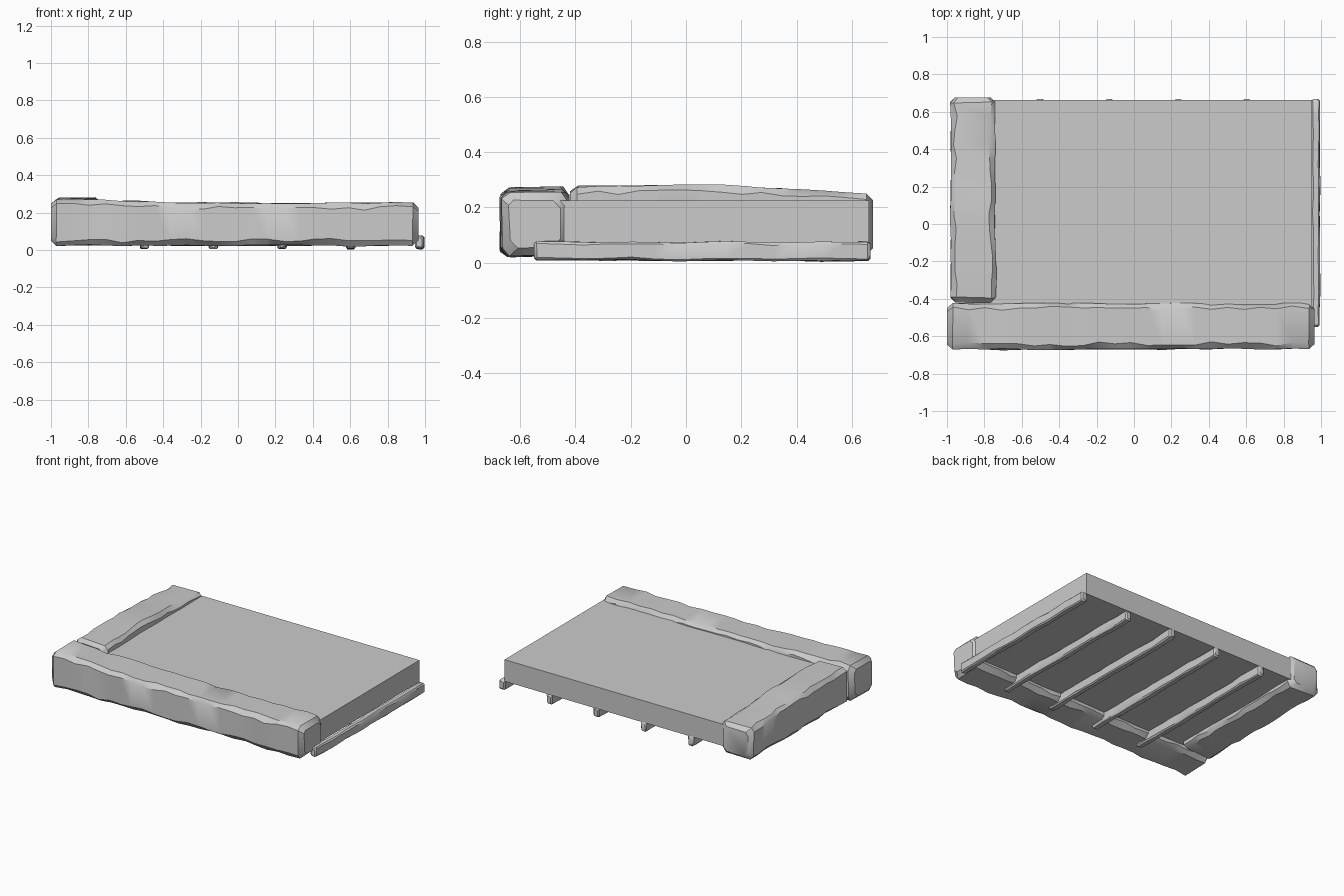
import bpy, bmesh, math, random
from mathutils import Vector, noise

if "Cube" in bpy.data.objects:
    bpy.data.objects.remove(bpy.data.objects["Cube"], do_unlink=True)

random.seed(4)

grey = bpy.data.materials.new("stone grey")
grey.use_nodes = True
COLOUR = (0.6, 0.6, 0.6, 1)
grey.diffuse_color = COLOUR
grey.node_tree.nodes["Principled BSDF"].inputs["Base Color"].default_value = COLOUR


def finish(name, bm, angle=None):
    bmesh.ops.recalc_face_normals(bm, faces=bm.faces)
    mesh = bpy.data.meshes.new(name)
    bm.to_mesh(mesh)
    bm.free()
    mesh.materials.append(grey)
    obj = bpy.data.objects.new(name, mesh)
    bpy.context.collection.objects.link(obj)
    if angle:
        bpy.ops.object.select_all(action='DESELECT')
        obj.select_set(True)
        bpy.context.view_layer.objects.active = obj
        bpy.ops.object.shade_smooth_by_angle(angle=math.radians(angle))
    return obj


def hewn_beam(name, axis, lo, hi, chamfer, rough, rings, rise=None):
    """Rough chamfered bar along axis 0 (x) or 1 (y), between corners lo and hi."""
    bm = bmesh.new()
    side = 1 - axis
    length = hi[axis] - lo[axis]
    mid = ((lo[side] + hi[side]) / 2, (lo[2] + hi[2]) / 2)
    half = ((hi[side] - lo[side]) / 2, (hi[2] - lo[2]) / 2)
    # end rings are drawn in to give worn ends
    stations = [(0, chamfer * 0.8)]
    inner = chamfer / length * 0.9
    stations += [(inner + (1 - 2 * inner) * i / rings, 0) for i in range(rings + 1)]
    stations += [(1, chamfer * 0.8)]
    loops = []
    for t, inset in stations:
        w, h = half[0] - inset, half[1] - inset
        loop = []
        for sx, sz, flat in ((1, 1, 0), (1, 1, 1), (-1, 1, 1), (-1, 1, 0),
                             (-1, -1, 0), (-1, -1, 1), (1, -1, 1), (1, -1, 0)):
            c = chamfer * random.uniform(0.5, 1.1)
            u = sx * (w - c * flat)
            v = sz * (h - c * (1 - flat))
            co = Vector((0, 0, 0))
            co[axis] = lo[axis] + length * t
            co[side] = mid[0] + u
            co[2] = mid[1] + v
            wobble = noise.noise_vector(co * 6) * rough
            wobble[axis] = 0 if t in (0, 1) else wobble[axis]
            co += wobble
            if rise and sz > 0:
                co[2] += rise(t)
            loop.append(bm.verts.new(co))
        loops.append(loop)
    for a, b in zip(loops, loops[1:]):
        for i in range(8):
            j = (i + 1) % 8
            bm.faces.new((a[i], a[j], b[j], b[i]))
    bm.faces.new(loops[0])
    bm.faces.new(loops[-1])
    return finish(name, bm, 35)


# Flat slab
bm = bmesh.new()
bmesh.ops.create_cube(bm, size=1)
lo, hi = Vector((-0.86, -0.54, 0.072)), Vector((0.952, 0.662, 0.225))
for v in bm.verts:
    v.co = (lo + hi) / 2 + v.co * (hi - lo)
finish("slab", bm)

# Rough beams along the front and the -x side, each higher toward one end
hewn_beam("front_beam", 0, (-1.0, -0.67, 0.024), (0.965, -0.424, 0.253), 0.034, 0.009, 22,
          lambda t: 0.022 * max(0, 1 - t / 0.35))
hewn_beam("side_beam", 1, (-0.98, -0.42, 0.03), (-0.742, 0.677, 0.252), 0.03, 0.009, 14,
          lambda t: 0.026 * min(1, max(0, (0.95 - t) / 0.4)))

# Battens under the slab
for i in range(5):
    x = -0.5 + 0.368 * i
    hewn_beam(f"batten_{i + 1}", 1, (x - 0.022, -0.55, 0.008), (x + 0.022, 0.668, 0.074),
              0.01, 0.006, 14)
